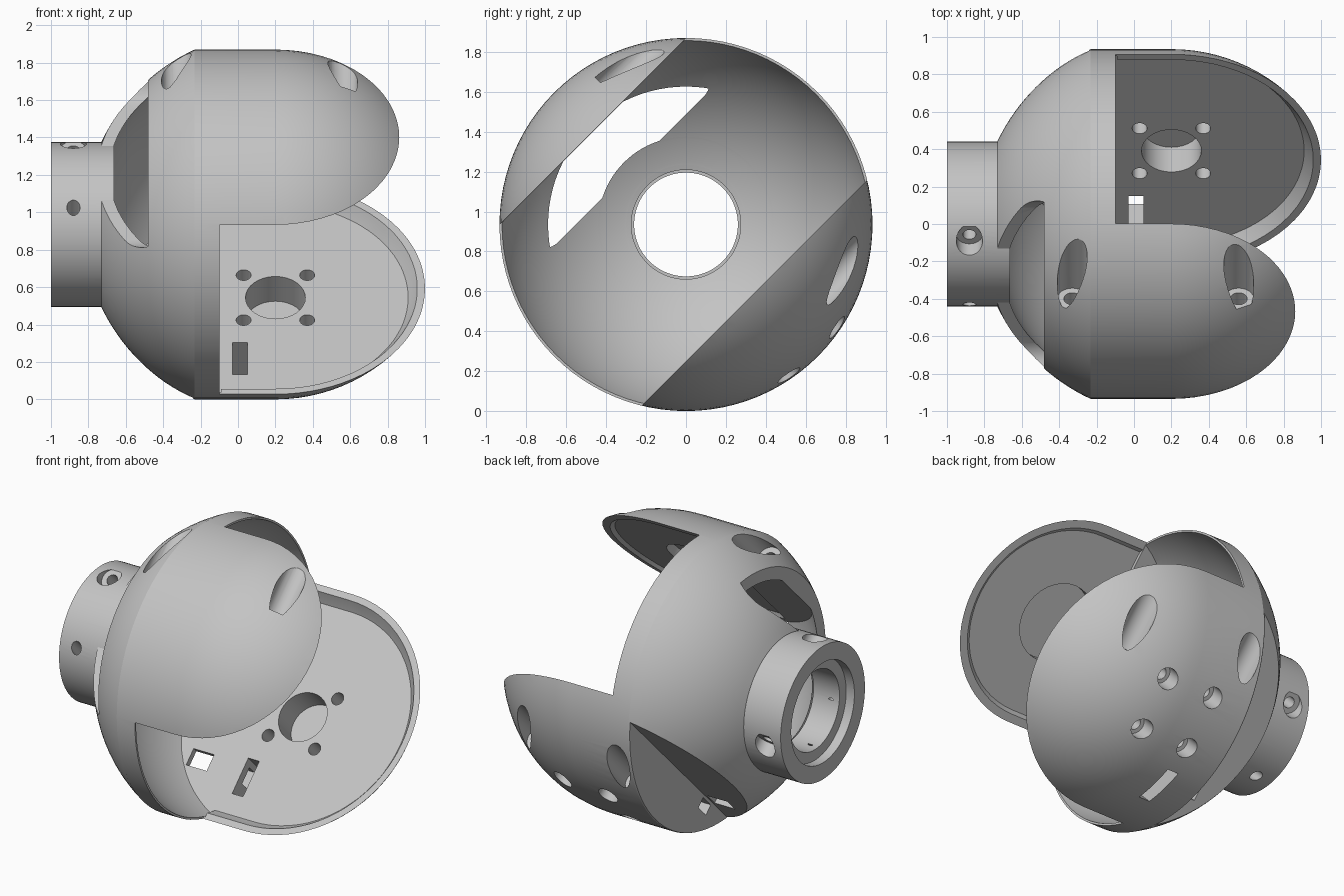
import bpy, bmesh, math
from mathutils import Matrix, Vector

cube = bpy.data.objects.get("Cube")
if cube:
    bpy.data.objects.remove(cube, do_unlink=True)

# Local frame: x is the joint axis, z is the tilted clamp direction, y runs across it
R = 0.935        # cap radius
RB = 1.03        # rounded back radius
RC = 0.97        # radius of the hollow in the back
CX = 0.2         # centre of the spherical ends
UP, LOW = 0.66, -0.484   # inner planes of the two caps
FLOOR = -0.553   # sunken floor of the lower cap
BACK = -0.73
PLACE = Matrix.Translation((0, 0, R)) @ Matrix.Rotation(math.radians(45), 4, 'X')

grey = bpy.data.materials.new("plain_grey")
grey.use_nodes = True
grey.diffuse_color = (0.55, 0.55, 0.55, 1)
grey.node_tree.nodes["Principled BSDF"].inputs["Base Color"].default_value = (0.55, 0.55, 0.55, 1)


def make(name, bm):
    bmesh.ops.recalc_face_normals(bm, faces=bm.faces)
    mesh = bpy.data.meshes.new(name)
    bm.to_mesh(mesh)
    bm.free()
    ob = bpy.data.objects.new(name, mesh)
    bpy.context.collection.objects.link(ob)
    return ob


def arc(radius, x0, x1, n):
    """Profile points on a sphere centred on CX, evenly spaced in angle."""
    a0, a1 = (math.acos(max(-1, min(1, (x - CX) / radius))) for x in (x0, x1))
    angles = [a0 + (a1 - a0) * i / n for i in range(n + 1)]
    return [(CX + radius * math.cos(a), radius * math.sin(a)) for a in angles]


def lathe(name, profile, seg=96, closed=False):
    """Revolve (x, radius) points around the x axis."""
    bm = bmesh.new()
    rings = []
    for x, r in profile:
        if r < 1e-4:
            rings.append([bm.verts.new((x, 0, 0))] * seg)
        else:
            rings.append([bm.verts.new((x, r * math.cos(2 * math.pi * i / seg),
                                        r * math.sin(2 * math.pi * i / seg))) for i in range(seg)])
    pairs = list(zip(rings, rings[1:]))
    if closed:
        pairs.append((rings[-1], rings[0]))
    for a, b in pairs:
        for i in range(seg):
            j = (i + 1) % seg
            vs = list(dict.fromkeys((a[i], a[j], b[j], b[i])))
            bm.faces.new(vs)
    if not closed:
        for ring in (rings[0], rings[-1]):
            if ring[0] is not ring[1]:
                bm.faces.new(ring)
    return make(name, bm)


def box(x, y, z, bevel=0):
    bm = bmesh.new()
    bmesh.ops.create_cube(bm, size=1)
    for v in bm.verts:
        v.co = Vector([(a + b) / 2 + c * (b - a) for (a, b), c in zip((x, y, z), v.co)])
    if bevel:
        low = [e for e in bm.edges if all(v.co.z < z[0] + 1e-4 for v in e.verts)
               and abs(e.verts[0].co.y - e.verts[1].co.y) < 1e-4]
        bmesh.ops.bevel(bm, geom=low, offset=bevel, segments=10, profile=0.5, affect='EDGES')
    return make("cutter", bm)


def drill(x, y, z0, z1, r):
    """Round cutter along the clamp direction."""
    bm = bmesh.new()
    bmesh.ops.create_cone(bm, cap_ends=True, segments=32, radius1=r, radius2=r, depth=abs(z1 - z0),
                          matrix=Matrix.Translation((x, y, (z0 + z1) / 2)))
    return make("cutter", bm)


def cross_drill(x, z, y0, y1, r):
    """Round cutter across the clamp direction."""
    ob = drill(0, 0, y0, y1, r)
    ob.data.transform(Matrix.Translation((x, 0, z)) @ Matrix.Rotation(math.radians(-90), 4, 'X'))
    return ob


def combine(ob, cutter, op='DIFFERENCE'):
    cutter.hide_render = True
    mod = ob.modifiers.new("cut", 'BOOLEAN')
    mod.operation, mod.object, mod.solver = op, cutter, 'EXACT'
    deps = bpy.context.evaluated_depsgraph_get()
    mesh = bpy.data.meshes.new_from_object(ob.evaluated_get(deps))
    ob.modifiers.clear()
    ob.data = mesh
    bpy.data.objects.remove(cutter, do_unlink=True)


def finish(ob):
    ob.data.transform(PLACE)
    ob.data.materials.clear()
    ob.data.materials.append(grey)
    bpy.ops.object.select_all(action='DESELECT')
    ob.select_set(True)
    bpy.context.view_layer.objects.active = ob
    bpy.ops.object.shade_smooth_by_angle(angle=math.radians(25))


# Housing: rounded back, short cylinder, spherical front
shell = lathe("housing_shell", arc(RB, BACK, CX - math.sqrt(RB**2 - R**2), 16)
              + arc(R, CX, CX + R, 24))

# Open gap between the two caps
combine(shell, box((-0.1, 2), (-2, 2), (LOW, UP)))

# Hollow back, reaching down to the sunken floor
hollow = lathe("hollow", arc(RC, CX - RC, CX + RC, 48))
combine(hollow, box((-2, -0.09), (-2, 2), (FLOOR, UP - 0.001)), 'INTERSECT')
combine(shell, hollow)

# Step behind the lower cap
combine(shell, box((-2, -0.24), (-2, 2), (-2, FLOOR - 0.04)))

# Shallow lipped recess in each cap
for z in ((FLOOR, LOW + 0.1), (UP - 0.1, UP + 0.02)):
    recess = lathe("recess", [(-0.4, 0.9)] + arc(0.9, CX, CX + 0.9, 24))
    combine(recess, box((-0.1, 2), (-2, 2), z), 'INTERSECT')
    combine(shell, recess)

# Window beside the collar
combine(shell, box((-0.9, -0.48), (-0.64, 0.64), (0.39, 2), bevel=0.13))

# Round seats in the cap floors
combine(shell, drill(CX, 0, -0.74, -0.5, 0.16))
combine(shell, drill(CX, 0, 0.6, 0.74, 0.25))

# Four counterbored screw holes in the lower cap
for sx in (-1, 1):
    for sy in (-1, 1):
        x, y = CX + 0.17 * sx, 0.17 * sy
        combine(shell, drill(x, y, -1.2, -0.5, 0.04))
        combine(shell, drill(x, y, -1.2, -0.8, 0.065))

# Large clamp screw holes running across the caps, with a narrow bore at the bottom
for x, z in ((-0.33, 0.765), (0.56, 0.765), (-0.14, -0.8), (0.62, -0.715)):
    combine(shell, cross_drill(x, z, 0.2, 1.2, 0.08))
    combine(shell, cross_drill(x, z, 0.05, 0.3, 0.045))

# Cable slot, its side channel and the opening in the floor
combine(shell, box((-0.03, 0.05), (-0.58, -0.34), (-1.2, -0.5)))
combine(shell, box((-0.3, 0), (-0.49, -0.38), (-0.68, -0.61)))
combine(shell, box((-0.41, -0.26), (-0.49, -0.38), (-0.7, -0.5)))
finish(shell)

# Hollow neck collar, its inner end following the hollow
neck = lathe("neck_collar", [(-1, 0.33), (-1, 0.44), (-0.64, 0.44), (-0.64, 0.3),
                             (-0.75, 0.3), (-0.75, 0.26), (-0.94, 0.26), (-0.94, 0.33)],
             closed=True)
combine(neck, lathe("hollow", arc(RC - 0.002, CX - RC, CX + RC, 48)))
for side in (-1, 1):
    combine(neck, drill(-0.88, 0.24, side * 0.32, side * 0.6, 0.07))
    for y in (-0.24, 0.24):
        combine(neck, drill(-0.88, y, side * 0.15, side * 0.6, 0.035))
finish(neck)
